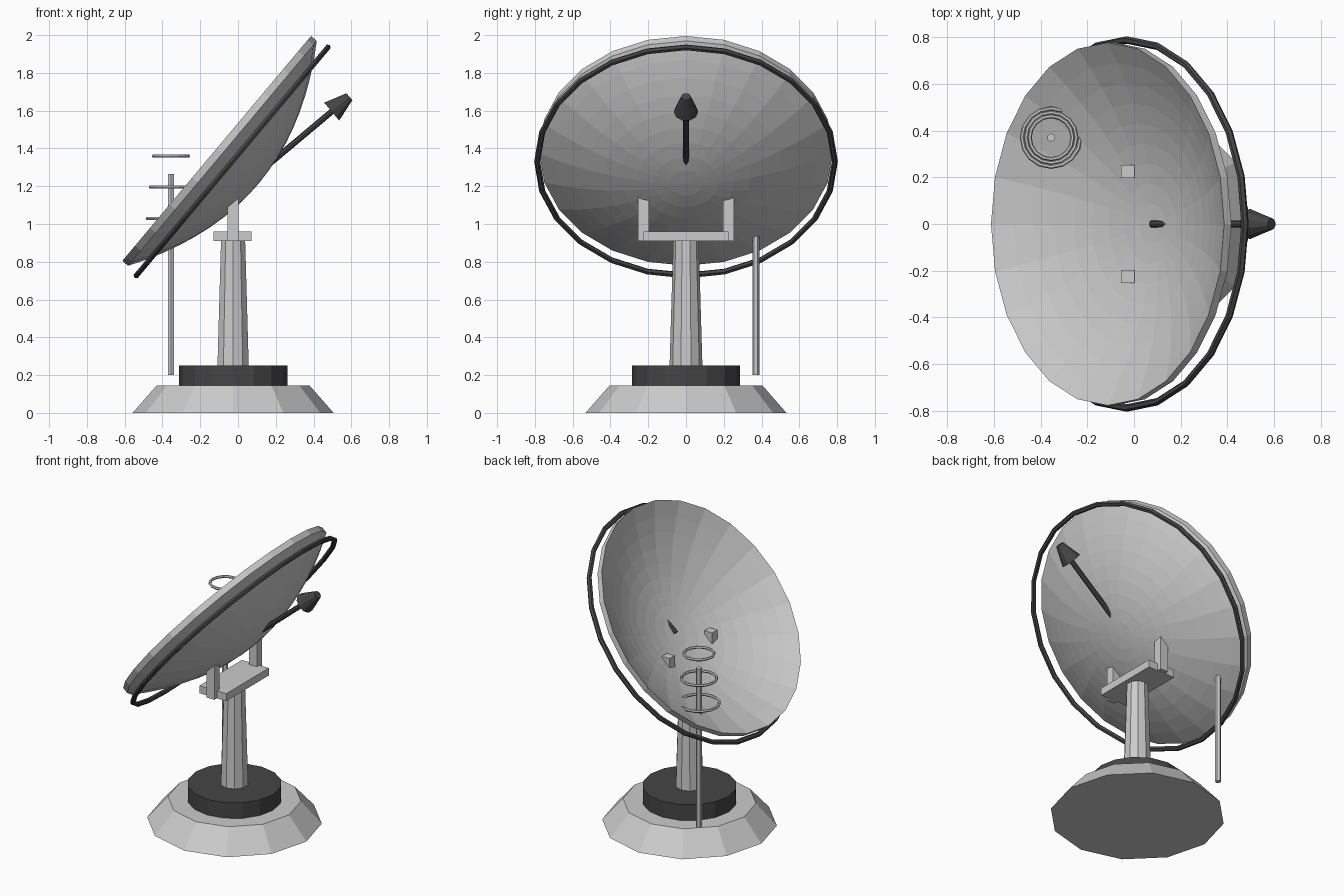
import bpy, bmesh, math
from mathutils import Vector

if "Cube" in bpy.data.objects:
    bpy.data.objects.remove(bpy.data.objects["Cube"])

CX = -0.026                                  # pedestal axis
TILT = (0, math.radians(-50), 0)             # dish opens up toward -x
RIM = Vector((-0.113, 0, 1.40))              # centre of the rim plane
BACK = Vector((0.766, 0, -0.643))            # direction behind the dish

dark = bpy.data.materials.new("dark_grey")
dark.diffuse_color = (0.06, 0.06, 0.06, 1)
dark.use_nodes = True
dark.node_tree.nodes["Principled BSDF"].inputs["Base Color"].default_value = dark.diffuse_color


def finish(name, mat=None):
    ob = bpy.context.object
    ob.name = name
    if mat:
        ob.data.materials.append(mat)
    return ob


def frustum(name, p0, p1, r0, r1, sides, mat=None):
    p0, p1 = Vector(p0), Vector(p1)
    d = p1 - p0
    rot = (0, math.atan2(d.x, d.z), 0)       # all axes lie in the xz plane
    bpy.ops.mesh.primitive_cone_add(vertices=sides, radius1=r0, radius2=r1,
                                    depth=d.length, location=(p0 + p1) / 2, rotation=rot)
    return finish(name, mat)


def box(name, centre, size):
    bpy.ops.mesh.primitive_cube_add(size=1, location=centre)
    ob = finish(name)
    ob.scale = size
    return ob


def ring(name, centre, major, minor, segs, rot=(0, 0, 0), mat=None):
    bpy.ops.mesh.primitive_torus_add(location=centre, rotation=rot, major_radius=major,
                                     minor_radius=minor, major_segments=segs, minor_segments=6)
    return finish(name, mat)


# Pedestal
frustum("base", (CX, 0, 0), (CX, 0, 0.145), 0.532, 0.405, 12)
frustum("turntable", (CX, 0, 0.145), (CX, 0, 0.25), 0.287, 0.287, 16, dark)
frustum("pillar", (CX, 0, 0.25), (CX, 0, 0.92), 0.087, 0.067, 10)

# Yoke plate and arms
box("yoke_plate", (-0.029, 0, 0.935), (0.2, 0.45, 0.05))
for side in (-1, 1):
    box("yoke_arm", (-0.027, side * 0.225, 1.056), (0.057, 0.056, 0.29))

# Dish: shell profile (inner face out, outer face back) spun round its axis
R, DEPTH, WALL, STEPS, SIDES = 0.777, 0.25, 0.04, 9, 24
inner = [(R * i / STEPS, -DEPTH * (1 - (i / STEPS) ** 2)) for i in range(STEPS + 1)]
profile = inner + [(r, z - WALL) for r, z in reversed(inner)]
bm = bmesh.new()
verts = [bm.verts.new((r, 0, z)) for r, z in profile]
edges = [bm.edges.new(pair) for pair in zip(verts, verts[1:])]
bmesh.ops.spin(bm, geom=verts + edges, cent=(0, 0, 0), axis=(0, 0, 1),
               angle=math.tau, steps=SIDES, use_duplicate=False)
bmesh.ops.remove_doubles(bm, verts=bm.verts, dist=1e-4)
bmesh.ops.recalc_face_normals(bm, faces=bm.faces)
mesh = bpy.data.meshes.new("dish")
bm.to_mesh(mesh)
bm.free()
dish = bpy.data.objects.new("dish", mesh)
bpy.context.collection.objects.link(dish)
dish.location = RIM
dish.rotation_euler = TILT

# Dark hoop behind the rim
ring("rim_hoop", RIM + BACK * 0.107, 0.788, 0.016, 24, TILT, dark)

# Feed rod and horn
frustum("feed_rod", (0.075, 0, 1.242), (0.51, 0, 1.607), 0.016, 0.016, 8, dark)
frustum("feed_horn", (0.496, 0, 1.595), (0.59, 0, 1.674), 0.065, 0.025, 10, dark)

# Side antenna: mast with three hoops
MX, MY = -0.355, 0.37
frustum("antenna_mast", (MX, MY, 0.2), (MX, MY, 1.265), 0.018, 0.018, 6)
for z, major in ((1.03, 0.125), (1.195, 0.108), (1.36, 0.092)):
    ring("antenna_hoop", (MX, MY, z), major, 0.009, 16)
